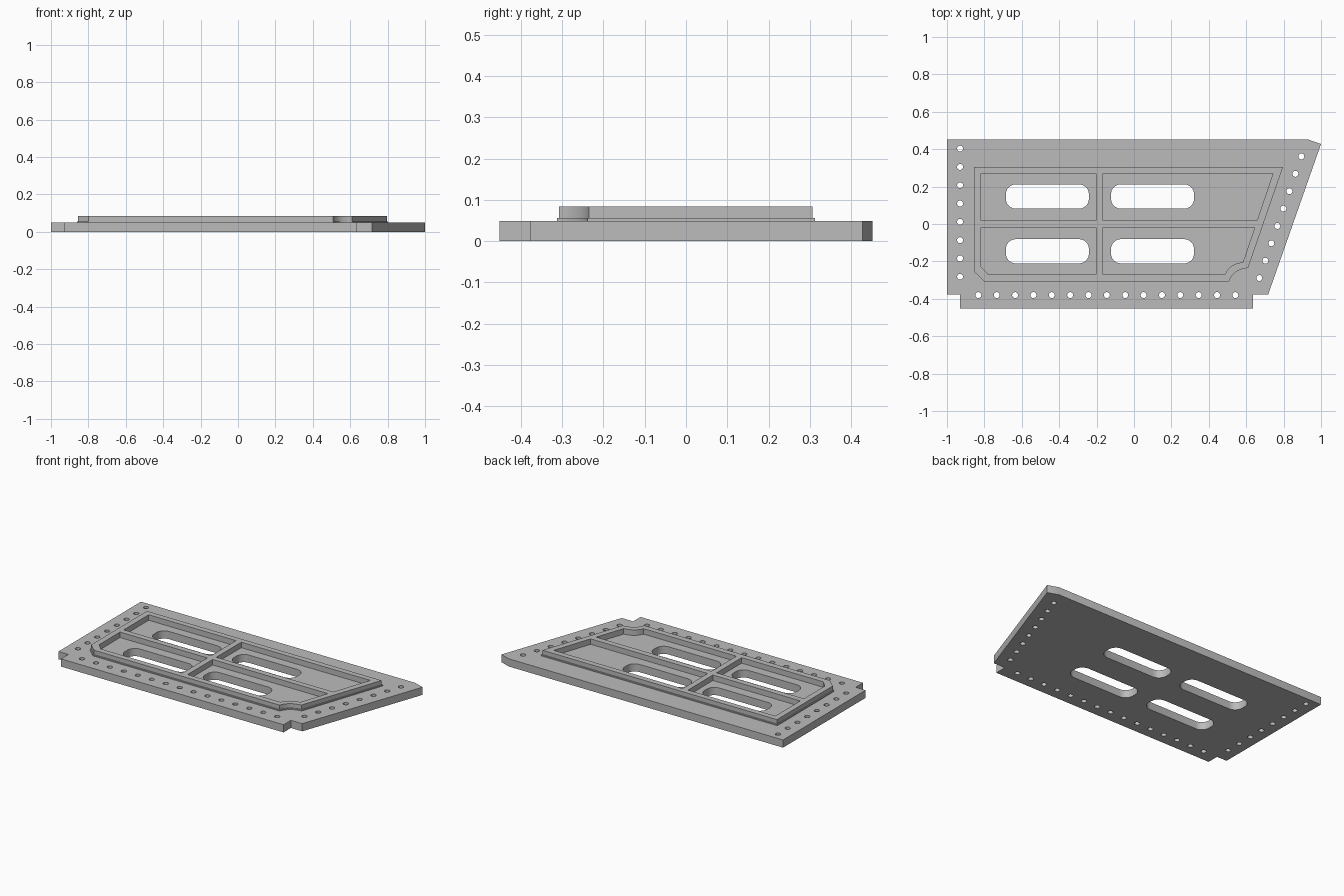
import bpy, bmesh
from math import sin, cos, pi, radians
from mathutils import Vector

cube = bpy.data.objects.get("Cube")
if cube:
    bpy.data.objects.remove(cube, do_unlink=True)

GREY = (0.5, 0.5, 0.5, 1)
metal = bpy.data.materials.new("grey metal")
metal.use_nodes = True
metal.diffuse_color = GREY
metal.node_tree.nodes["Principled BSDF"].inputs["Base Color"].default_value = GREY


def panel(name, loops, z0, z1):
    """Flat panel between two heights: first loop is the outline, the rest are openings."""
    curve = bpy.data.curves.new(name + " profile", "CURVE")
    curve.dimensions = "2D"
    curve.fill_mode = "BOTH"
    curve.extrude = (z1 - z0) / 2
    for loop in loops:
        spline = curve.splines.new("POLY")
        spline.points.add(len(loop) - 1)
        for point, (x, y) in zip(spline.points, loop):
            point.co = (x, y, 0, 1)
        spline.use_cyclic_u = True
    temp = bpy.data.objects.new(name + " temp", curve)
    bpy.context.collection.objects.link(temp)
    graph = bpy.context.evaluated_depsgraph_get()
    mesh = bpy.data.meshes.new_from_object(temp.evaluated_get(graph))
    bpy.data.objects.remove(temp, do_unlink=True)
    bm = bmesh.new()
    bm.from_mesh(mesh)
    bmesh.ops.remove_doubles(bm, verts=bm.verts, dist=0.0005)
    bmesh.ops.translate(bm, verts=bm.verts, vec=(0, 0, (z0 + z1) / 2))
    bmesh.ops.recalc_face_normals(bm, faces=bm.faces)
    bmesh.ops.dissolve_limit(bm, angle_limit=0.01, verts=bm.verts, edges=bm.edges)
    bm.to_mesh(mesh)
    bm.free()
    mesh.materials.clear()
    mesh.materials.append(metal)
    obj = bpy.data.objects.new(name, mesh)
    bpy.context.collection.objects.link(obj)
    bpy.ops.object.select_all(action="DESELECT")
    obj.select_set(True)
    bpy.context.view_layer.objects.active = obj
    bpy.ops.object.shade_smooth_by_angle(angle=radians(35))
    return obj


def circle(c, r, n=16):
    return [(c[0] + r * cos(2 * pi * i / n), c[1] + r * sin(2 * pi * i / n)) for i in range(n)]


def slot(cx, cy, w, h, r, n=6):
    points = []
    for k, (sx, sy) in enumerate([(1, 1), (-1, 1), (-1, -1), (1, -1)]):
        for i in range(n + 1):
            a = pi / 2 * (k + i / n)
            points.append((cx + sx * (w / 2 - r) + r * cos(a), cy + sy * (h / 2 - r) + r * sin(a)))
    return points


def scoop(a, b, depth, n=8):
    """Hollow curved corner from a to b, bowed to the upper left."""
    a, b = Vector(a), Vector(b)
    side = Vector((-1, 1)).normalized()
    return [tuple(a.lerp(b, i / n) + side * depth * 4 * (i / n) * (1 - i / n)) for i in range(n + 1)]


def row(start, end, count):
    a, b = Vector(start), Vector(end)
    return [circle(a.lerp(b, i / (count - 1)), 0.016) for i in range(count)]


def frame_outline(d):
    return ([(-0.855 - d, 0.306 + d), (0.797 + d, 0.306 + d)]
            + scoop((0.61 + d, -0.235 - d / 2), (0.508 + d / 2, -0.307 - d), 0.02)
            + [(-0.8 - d / 2, -0.307 - d), (-0.855 - d, -0.255 - d / 2)])


# Base plate with notched corners, bolt holes and four slots
outline = [(-1, 0.452), (0.93, 0.452), (1, 0.428), (0.717, -0.378), (0.637, -0.378),
           (0.637, -0.452), (-0.93, -0.452), (-0.93, -0.378), (-1, -0.378)]
bolt_holes = (row((-0.93, 0.403), (-0.93, -0.282), 8)
              + row((-0.832, -0.38), (0.542, -0.38), 15)
              + row((0.895, 0.361), (0.67, -0.289), 8))
slots = [slot(x, y, 0.444, 0.13, 0.053) for x in (-0.463, 0.099) for y in (0.147, -0.146)]
panel("base_plate", [outline] + bolt_holes + slots, 0, 0.049)

# Four openings of the raised frame
left, mid_l, mid_r = -0.818, -0.203, -0.166
top, mid_t, mid_b, bottom = 0.27, 0.019, -0.018, -0.27
pockets = [
    [(left, top), (mid_l, top), (mid_l, mid_t), (left, mid_t)],
    [(mid_r, top), (0.743, top), (0.658, mid_t), (mid_r, mid_t)],
    [(left, mid_b), (mid_l, mid_b), (mid_l, bottom), (-0.778, bottom), (left, -0.228)],
    [(mid_r, mid_b), (0.646, mid_b)] + scoop((0.582, -0.205), (0.487, bottom), 0.018) + [(mid_r, bottom)],
]

# Thin foot and the raised frame with cross ribs
panel("frame_foot", [frame_outline(0.006)] + pockets, 0.049, 0.056)
panel("raised_frame", [frame_outline(0)] + pockets, 0.056, 0.084)
